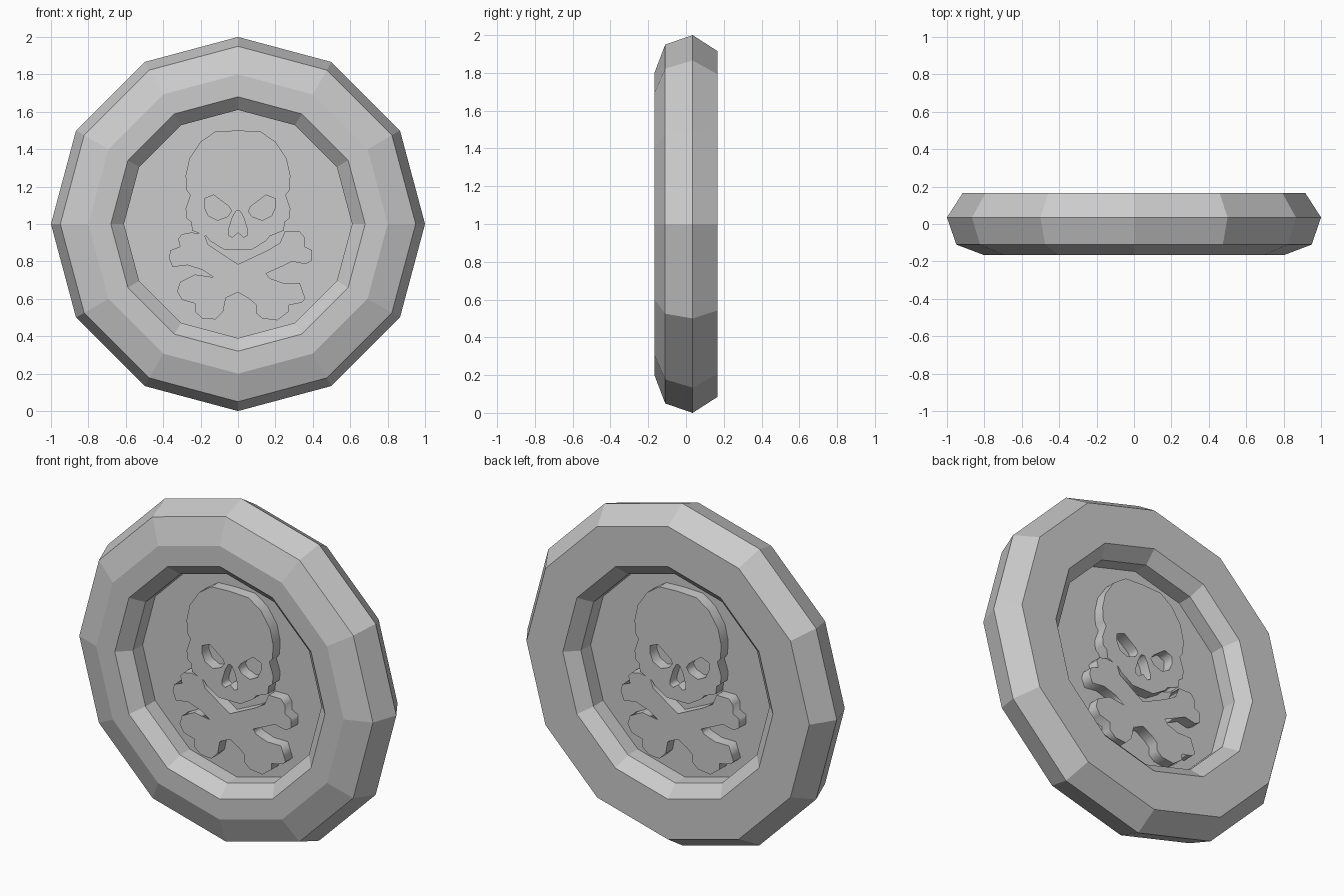
import bpy, bmesh, math

if "Cube" in bpy.data.objects:
    bpy.data.objects.remove(bpy.data.objects["Cube"])

SIDES = 12
CENTRE_Z = 1.0


def link_mesh(name, bm):
    bmesh.ops.recalc_face_normals(bm, faces=bm.faces)
    mesh = bpy.data.meshes.new(name)
    bm.to_mesh(mesh)
    bm.free()
    obj = bpy.data.objects.new(name, mesh)
    bpy.context.collection.objects.link(obj)
    return obj


# Coin body: 12-sided lathe of (radius, y) from the front floor round to the back floor
profile = [(0.61, -0.01), (0.61, -0.10), (0.68, -0.167), (0.80, -0.167),
           (0.95, -0.11), (1.00, 0.035), (0.915, 0.167), (0.68, 0.167),
           (0.61, 0.10), (0.61, 0.01)]
bm = bmesh.new()
rings = []
for r, y in profile:
    rings.append([bm.verts.new((r * math.cos(i * math.tau / SIDES), y,
                                CENTRE_Z + r * math.sin(i * math.tau / SIDES)))
                  for i in range(SIDES)])
for a, b in zip(rings, rings[1:]):
    for i in range(SIDES):
        j = (i + 1) % SIDES
        bm.faces.new((a[i], a[j], b[j], b[i]))
bm.faces.new(rings[0])
bm.faces.new(rings[-1])
link_mesh("coin_body", bm)


# Raised relief: outlines in hundredths of a unit, filled and extruded from the floor
def mirrored(half):
    return half + [(-x, z) for x, z in reversed(half) if x != 0]


skull = mirrored([(0, 150), (12, 149.5), (20, 144), (26, 135), (28, 126), (27.5, 118),
                  (25.5, 115.5), (28, 108), (27.5, 103), (25, 101), (24.5, 96.5),
                  (17, 93.5), (15, 91), (7, 86)])
left_eye = [(-18, 113.5), (-13, 115.5), (-5, 109.5), (-3.5, 107), (-5.5, 104),
            (-11, 102), (-16, 104.5), (-18, 109)]
right_eye = [(-x + 2, z) for x, z in reversed(left_eye)]
nose = mirrored([(1, 107), (3, 103.5), (5, 97), (5, 94), (3, 93), (0, 95.5)])
bones = [(-30, 94.5), (-25, 95.5), (-18, 94.5), (-16, 89), (0, 78.5), (16, 86),
         (22.5, 90), (25, 96), (33, 96), (35.5, 93), (35.5, 88), (39.5, 86),
         (39.5, 80.5), (36, 78.5), (29, 80), (25, 78), (15, 73.5), (17, 71),
         (24, 68.5), (33, 68.5), (36, 60), (34, 58), (27, 56.5), (27, 53),
         (21, 48.5), (13, 49.5), (9.5, 52.5), (9.5, 57), (6, 60), (0, 63.5),
         (-6.5, 60.5), (-8, 53), (-12, 49), (-19, 49.5), (-23, 53), (-23, 57.5),
         (-30, 59.5), (-32.5, 64), (-31, 69), (-23, 73), (-13, 71.5), (-19, 75.5),
         (-27, 78), (-35, 77), (-37, 82), (-36, 86), (-31, 88), (-32, 92)]

TOP, DEPTH = 0.075, 0.07


def relief(name, outlines, turn):
    curve = bpy.data.curves.new(name, 'CURVE')
    curve.dimensions = '2D'
    curve.fill_mode = 'BOTH'
    curve.extrude = DEPTH / 2
    for pts in outlines:
        s = curve.splines.new('POLY')
        s.points.add(len(pts) - 1)
        for p, (x, z) in zip(s.points, pts):
            p.co = (x / 100, z / 100, 0, 1)
        s.use_cyclic_u = True
    obj = bpy.data.objects.new(name, curve)
    bpy.context.collection.objects.link(obj)
    side = -1 if turn == 0 else 1
    obj.location = (0, side * (TOP - DEPTH / 2), 0)
    obj.rotation_euler = (math.pi / 2, 0, turn)
    bpy.ops.object.select_all(action='DESELECT')
    bpy.context.view_layer.objects.active = obj
    obj.select_set(True)
    bpy.ops.object.convert(target='MESH')


# Same relief on both faces, turned half round for the back
for face, turn in (("front", 0), ("back", math.pi)):
    relief(face + "_skull", [skull, left_eye, right_eye, nose], turn)
    relief(face + "_crossed_bones", [bones], turn)
